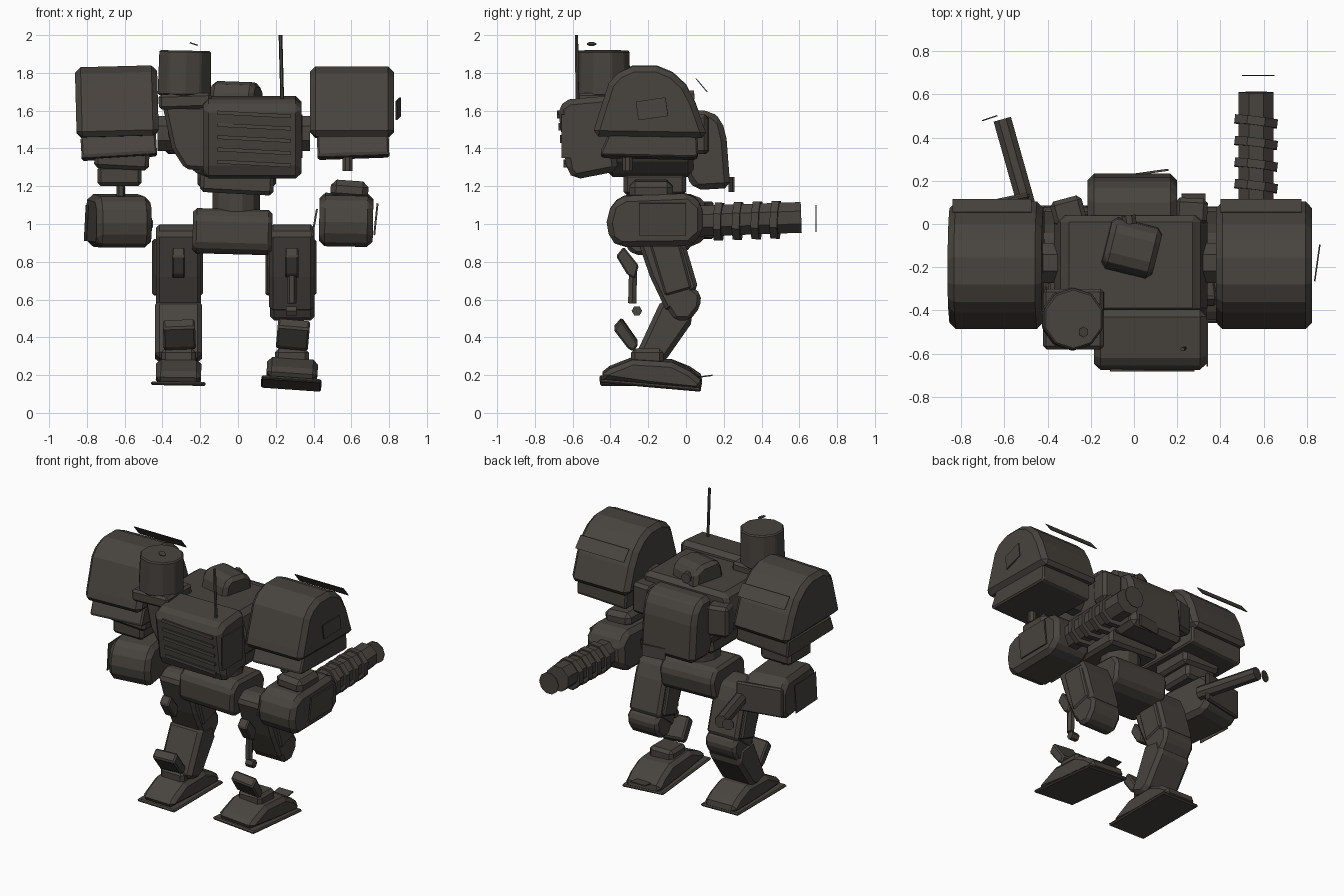
import bpy, bmesh, math
from mathutils import Vector, Matrix

if "Cube" in bpy.data.objects:
    bpy.data.objects.remove(bpy.data.objects["Cube"])

mat = bpy.data.materials.new("dark warm grey")
mat.diffuse_color = (0.065, 0.057, 0.048, 1)
mat.use_nodes = True
mat.node_tree.nodes["Principled BSDF"].inputs["Base Color"].default_value = mat.diffuse_color


def finish(name, bm, bevel=0.0, rot=(0, 0, 0), about=None):
    """Turn a bmesh into an object, rotated (degrees) about a point, with bevel."""
    bmesh.ops.recalc_face_normals(bm, faces=bm.faces)
    if any(rot):
        if about is None:
            about = sum((v.co for v in bm.verts), Vector()) / len(bm.verts)
        for axis, deg in zip("XYZ", rot):
            bmesh.ops.rotate(bm, verts=bm.verts, cent=about,
                             matrix=Matrix.Rotation(math.radians(deg), 3, axis))
    me = bpy.data.meshes.new(name)
    bm.to_mesh(me)
    bm.free()
    me.materials.append(mat)
    ob = bpy.data.objects.new(name, me)
    bpy.context.collection.objects.link(ob)
    if bevel:
        m = ob.modifiers.new("bevel", "BEVEL")
        m.width, m.segments, m.limit_method = bevel, 1, 'ANGLE'
    return ob


def prof(name, pts, a, b, bevel=0.0, axis="x", rot=(0, 0, 0), about=None):
    """Extrude a profile: (y,z) points along x, or (x,z) points along y."""
    bm = bmesh.new()
    place = (lambda p, t: (t, p[0], p[1])) if axis == "x" else (lambda p, t: (p[0], t, p[1]))
    lo = [bm.verts.new(place(p, a)) for p in pts]
    hi = [bm.verts.new(place(p, b)) for p in pts]
    bm.faces.new(lo)
    bm.faces.new(hi[::-1])
    n = len(pts)
    for i in range(n):
        j = (i + 1) % n
        bm.faces.new((lo[i], lo[j], hi[j], hi[i]))
    return finish(name, bm, bevel, rot, about)


def box(name, x, y, z, bevel=0.0, rot=(0, 0, 0), about=None):
    """Box from (min, max) ranges."""
    return prof(name, [(y[0], z[0]), (y[1], z[0]), (y[1], z[1]), (y[0], z[1])],
                x[0], x[1], bevel, "x", rot, about)


def cyl(name, p0, p1, r, n=8, r2=None, bevel=0.0, rot=(0, 0, 0)):
    p0, p1 = Vector(p0), Vector(p1)
    d = p1 - p0
    m = Matrix.Translation((p0 + p1) / 2) @ d.to_track_quat('Z', 'Y').to_matrix().to_4x4() \
        @ Matrix.Rotation(math.pi / n, 4, 'Z')
    bm = bmesh.new()
    bmesh.ops.create_cone(bm, cap_ends=True, segments=n, radius1=r,
                          radius2=r if r2 is None else r2, depth=d.length, matrix=m)
    return finish(name, bm, bevel, rot)


# torso, waist, pelvis
prof("torso", [(-.38, 1.5), (-.33, 1.64), (.30, 1.64), (.34, 1.5), (.31, 1.35),
               (.2, 1.25), (-.2, 1.25), (-.34, 1.38)], -.42, .04, .03, "y")
box("waist_block", (-.2, .19), (-.33, 0), (1.16, 1.28), .02, (0, 3, 0))
cyl("waist_column", (-.01, -.15, 1.03), (-.01, -.15, 1.2), .13, 12)
prof("pelvis", [(-.32, .88), (-.32, 1.03), (-.26, 1.08), (0, 1.07), (.05, 1.0), (.03, .88),
                (-.04, .84), (-.27, .84)], -.24, .18, .02, rot=(0, 1.5, 0))

# chest plate and its side blocks
prof("chest_plate", [(.0, 1.6), (.13, 1.6), (.19, 1.55), (.215, 1.45), (.235, 1.19),
                     (.05, 1.18), (.0, 1.25)], -.215, .20, .03)
box("chest_strip", (0, .16), (.235, .245), (1.17, 1.25), 0, (0, 0, 8))
box("collar_left", (-.38, -.23), (.0, .12), (1.37, 1.58), .02, (0, 0, 15))
box("collar_right", (.19, .34), (.0, .12), (1.37, 1.58), .02, (0, 0, -3))

# head and sensor
prof("head", [(-.24, 1.6), (-.22, 1.72), (-.18, 1.755), (-.06, 1.75), (.0, 1.715), (.015, 1.6)],
     -.13, .11, .025, rot=(0, 2, -14))
cyl("head_sensor", (-.02, 0, 1.675), (-.025, .04, 1.675), .035, 8)

# backpack with louvres and aerial
prof("backpack", [(-.68, 1.62), (-.62, 1.66), (-.40, 1.68), (-.36, 1.28), (-.59, 1.235),
                  (-.63, 1.28)], -.185, .335, .03)
for i in range(5):
    z = 1.31 + i * .065
    y = -.64 - i * .009
    box("backpack_louvre", (-.11, .28), (y - .008, y + .02), (z, z + .02), 0, (0, 3, 0))
box("backpack_side_plate", (.335, .342), (-.66, -.44), (1.35, 1.58))
cyl("aerial", (.235, -.575, 1.62), (.225, -.58, 2.0), .01, 6)

# rear launcher drum
box("launcher_base", (-.42, -.14), (-.58, -.30), (1.61, 1.69), .015, (0, -2, 0))
prof("launcher_mount", [(-.40, 1.63), (-.15, 1.63), (-.13, 1.28), (-.28, 1.29), (-.35, 1.40)],
     -.48, -.30, .02, "y")
cyl("launcher_drum", (-.285, -.44, 1.68), (-.28, -.44, 1.918), .148, 10, .143, .008)
cyl("launcher_cap", (-.235, -.5, 1.95), (-.233, -.5, 1.956), .025, 6)

# shoulders
pad = [(-.495, 1.465), (-.475, 1.54), (-.41, 1.745), (-.36, 1.80), (-.28, 1.835), (-.155, 1.835),
       (-.07, 1.80), (.0, 1.735), (.05, 1.64), (.115, 1.455)]
skirt = [(-.41, 1.47), (-.455, 1.37), (-.44, 1.355), (.05, 1.345), (.065, 1.36), (.06, 1.47)]
for side, x0, x1, s0, s1 in (("left", -.86, -.425, -.83, -.43), ("right", .38, .825, .42, .80)):
    tilt = (0, -1.5, 0) if side == "left" else (0, 0, 0)
    prof("shoulder_" + side, pad, x0, x1, .03, rot=tilt)
    prof("shoulder_skirt_" + side, skirt, s0, s1, .01,
         rot=(0, -3.5 if side == "left" else -2, 0))
    prof("shoulder_front_strip_" + side, [(.05, 1.77), (.056, 1.77), (.115, 1.70), (.108, 1.70)],
         x0 + .02, x1 - .05)
    inner = x1 if side == "left" else x0
    sg = -1 if side == "left" else 1
    cyl("shoulder_axle_" + side, (sg * .25, -.18, 1.48), (inner, -.18, 1.48), .1, 8)
box("shoulder_side_plate", (.845, .852), (-.26, -.1), (1.56, 1.66), 0, (8, 0, -8))

# left upper arm
box("upper_arm_left", (-.76, -.47), (-.36, -.06), (1.29, 1.40), .02, (0, 3, 0))
box("lower_upper_arm_left", (-.745, -.51), (-.33, -.08), (1.20, 1.31), .02)
cyl("elbow_rod_left", (-.62, -.2, 1.1), (-.62, -.2, 1.3), .022, 6)
# right upper arm rod and elbow
cyl("shoulder_rod_right", (.58, -.31, 1.28), (.58, -.31, 1.4), .028, 8)
box("elbow_right", (.49, .69), (-.3, -.07), (1.13, 1.23), .03, (0, 4, 0))

# forearms
arm = [(-.42, 1.01), (-.395, 1.11), (-.325, 1.15), (.02, 1.165), (.09, 1.10), (.09, .95),
       (.02, .885), (-.35, .88), (-.405, .92)]
prof("forearm_right", arm, .43, .715, .03, rot=(0, 1, 0))
arm_left = [(y * .92 + .02, z - .005) for y, z in arm]
prof("forearm_left", arm_left, -.775, -.48, .03, rot=(0, 0, 8))
box("forearm_fin_right", (.725, .735), (-.25, 0), (.94, 1.11), 0, (0, 6, 0))
box("forearm_fin_left", (-.805, -.80), (-.3, -.05), (.91, 1.10), 0, (0, 3, 3))
box("forearm_inner_plate_right", (.40, .41), (-.35, -.1), (.93, 1.08), 0, (0, 10, 0))
box("forearm_front_face_left", (-.80, -.48), (.085, .115), (.92, 1.12), .01, (0, 0, 12))

# big gun on the right arm
cyl("gun_barrel_right", (.565, .05, 1.015), (.565, .61, 1.035), .088, 8)
for i in range(4):
    y = .155 + i * .1
    cyl("gun_ring_right", (.565, y, 1.012 + i * .003), (.565, y + .04, 1.014 + i * .003),
        .108, 8, rot=(-5, 0, -7))
cyl("gun_muzzle_disc_right", (.575, .685, 1.03), (.575, .69, 1.03), .075, 10)

# small gun on the left arm
cyl("gun_barrel_left", (-.49, .06, 1.0), (-.61, .485, 1.0), .045, 8)
cyl("gun_muzzle_disc_left", (-.667, .487, 1.0), (-.669, .493, 1.0), .04, 8)

# legs
thigh = [(-.27, .95), (-.2, 1.0), (-.05, .98), (.0, .88), (.065, .66), (-.1, .53), (-.19, .72)]
foot = [(-.455, .165), (-.43, .21), (-.29, .28), (-.08, .285), (.02, .245), (.10, .19),
        (.07, .145), (-.2, .15)]
for side, c in (("left", -.315), ("right", .285)):
    prof("thigh_" + side, thigh, c - .12, c + .12, .02)
    prof("thigh_outer_panel_" + side, [(-.2, .92), (-.04, .92), (.03, .66), (-.11, .62)],
         c - .14, c + .13, .01)
    knee = [(-.11, .57), (-.05, .66), (.03, .67), (.08, .63), (.075, .56), (.02, .49), (-.06, .49)]
    prof("knee_" + side, knee, c - .115, c + .12, .02)
    tip = (0, 1, 0) if side == "left" else (-5, 4, 0)
    mid = (c, -.18, .2)
    w = .13 if side == "left" else .145
    prof("foot_" + side, foot, c - w + .01, c + w - .01, .03, rot=tip, about=mid)
    box("foot_sole_" + side, (c - w - .015, c + w + .015), (-.455, .085), (.145, .165), .008,
        rot=tip, about=mid)
    # calf guard and ankle
    prof("calf_guard_" + side, [(-.385, .45), (-.34, .50), (-.25, .37), (-.28, .33), (-.31, .35)],
         c - .08, c + .09, .01, rot=(0, 5 if side == "right" else -2, 0))
    box("ankle_" + side, (c - .09, c + .09), (-.29, -.12), (.25, .34), .02)
    # piston behind the thigh
    prof("thigh_piston_" + side, [(-.37, .83), (-.33, .88), (-.25, .78), (-.27, .71), (-.31, .73)],
         c - .035, c + .035, .008)
box("toe_plate_right", (.22, .33), (.06, .14), (.19, .197), 0, (8, 0, 0))
prof("shin_left", [(-.13, .60), (.01, .58), (.04, .49), (-.1, .29), (-.16, .26), (-.27, .30)],
     -.44, -.19, .025)
# right piston rod and loose pin
cyl("piston_rod_right", (.285, -.285, .58), (.285, -.28, .76), .025, 6)
cyl("piston_pin_right", (.255, -.26, .54), (.31, -.26, .54), .028, 6)
